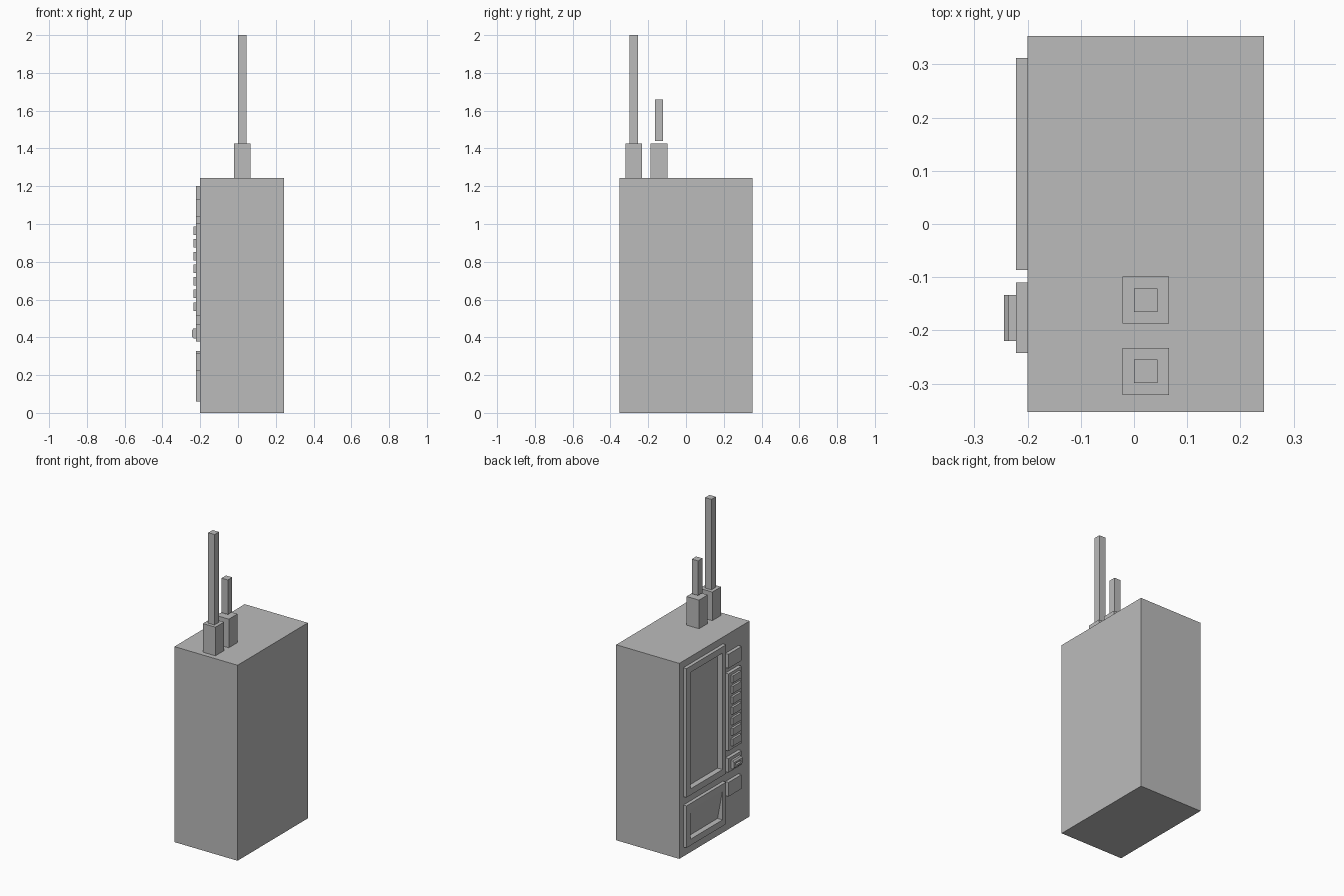
import bpy
import bmesh

if "Cube" in bpy.data.objects:
    bpy.data.objects.remove(bpy.data.objects["Cube"])

# Single matte grey
GREY = (0.5, 0.5, 0.5, 1)
grey = bpy.data.materials.new("plain grey")
grey.diffuse_color = GREY
grey.use_nodes = True
grey.node_tree.nodes["Principled BSDF"].inputs["Base Color"].default_value = GREY


def prism(name, profile, y0, y1):
    """Extrude an x-z profile from y0 to y1."""
    bm = bmesh.new()
    face = bm.faces.new([bm.verts.new((x, y0, z)) for x, z in profile])
    ext = bmesh.ops.extrude_face_region(bm, geom=[face])
    verts = [g for g in ext["geom"] if isinstance(g, bmesh.types.BMVert)]
    bmesh.ops.translate(bm, verts=verts, vec=(0, y1 - y0, 0))
    bmesh.ops.recalc_face_normals(bm, faces=bm.faces)
    mesh = bpy.data.meshes.new(name)
    bm.to_mesh(mesh)
    bm.free()
    mesh.materials.append(grey)
    obj = bpy.data.objects.new(name, mesh)
    bpy.context.collection.objects.link(obj)
    return obj


def box(name, x, y, z):
    profile = [(x[0], z[0]), (x[1], z[0]), (x[1], z[1]), (x[0], z[1])]
    return prism(name, profile, y[0], y[1])


def apply_modifiers(obj):
    graph = bpy.context.evaluated_depsgraph_get()
    mesh = bpy.data.meshes.new_from_object(obj.evaluated_get(graph))
    obj.modifiers.clear()
    obj.data = mesh


def cut(targets, cutter):
    cutter.hide_render = True
    for obj in targets:
        mod = obj.modifiers.new("cut", "BOOLEAN")
        mod.operation = "DIFFERENCE"
        mod.solver = "EXACT"
        mod.object = cutter
        apply_modifiers(obj)
    bpy.data.objects.remove(cutter)


SIDE = -0.2        # side carrying the controls
RAISED = -0.222    # face of the raised frames and panels
DEEP = -0.187      # floor of the recesses

# Cabinet
cabinet = box("cabinet", (SIDE, 0.244), (-0.353, 0.353), (0, 1.243))

# Tall window: raised frame with a straight recess
frame_y = (-0.086, 0.312)
inner_y = (-0.05, 0.272)
window = box("window_frame", (RAISED, SIDE), frame_y, (0.38, 1.2))
cut([window, cabinet], box("window_cutter", (-0.3, DEEP), inner_y, (0.42, 1.16)))

# Delivery hatch: raised frame with a flap sloping inwards at the bottom
hatch = box("hatch_frame", (RAISED, SIDE), frame_y, (0.06, 0.327))
slope = [(-0.3, 0.1), (DEEP, 0.1), (RAISED, 0.287), (-0.3, 0.287)]
cut([hatch, cabinet], prism("hatch_cutter", slope, *inner_y))

# Control column
panel_y = (-0.242, -0.11)
button_y = (-0.22, -0.133)
for name, z in (("display_panel", (1.04, 1.13)),
                ("button_panel", (0.515, 1.005)),
                ("coin_panel", (0.378, 0.467)),
                ("coin_return", (0.225, 0.315))):
    box(name, (RAISED, SIDE), panel_y, z)

for i in range(7):
    top = 0.987 - i * 0.067
    box(f"button_{i + 1}", (-0.236, RAISED), button_y, (top - 0.045, top))

# Coin slot with chamfered edges
chamfer = [(RAISED, 0.395), (-0.236, 0.395), (-0.244, 0.403),
           (-0.244, 0.437), (-0.236, 0.447), (RAISED, 0.447)]
slot = prism("coin_slot", chamfer, *button_y)
cut([slot], box("slot_cutter", (-0.3, -0.23), (-0.204, -0.15), (0.415, 0.427)))

# Two posts on square sockets
for name, y, z in (("tall_post", -0.277, (1.425, 2.0)),
                   ("short_post", -0.143, (1.44, 1.66))):
    box(name + "_socket", (-0.022, 0.066), (y - 0.044, y + 0.044), (1.243, 1.425))
    box(name, (0, 0.044), (y - 0.022, y + 0.022), z)
